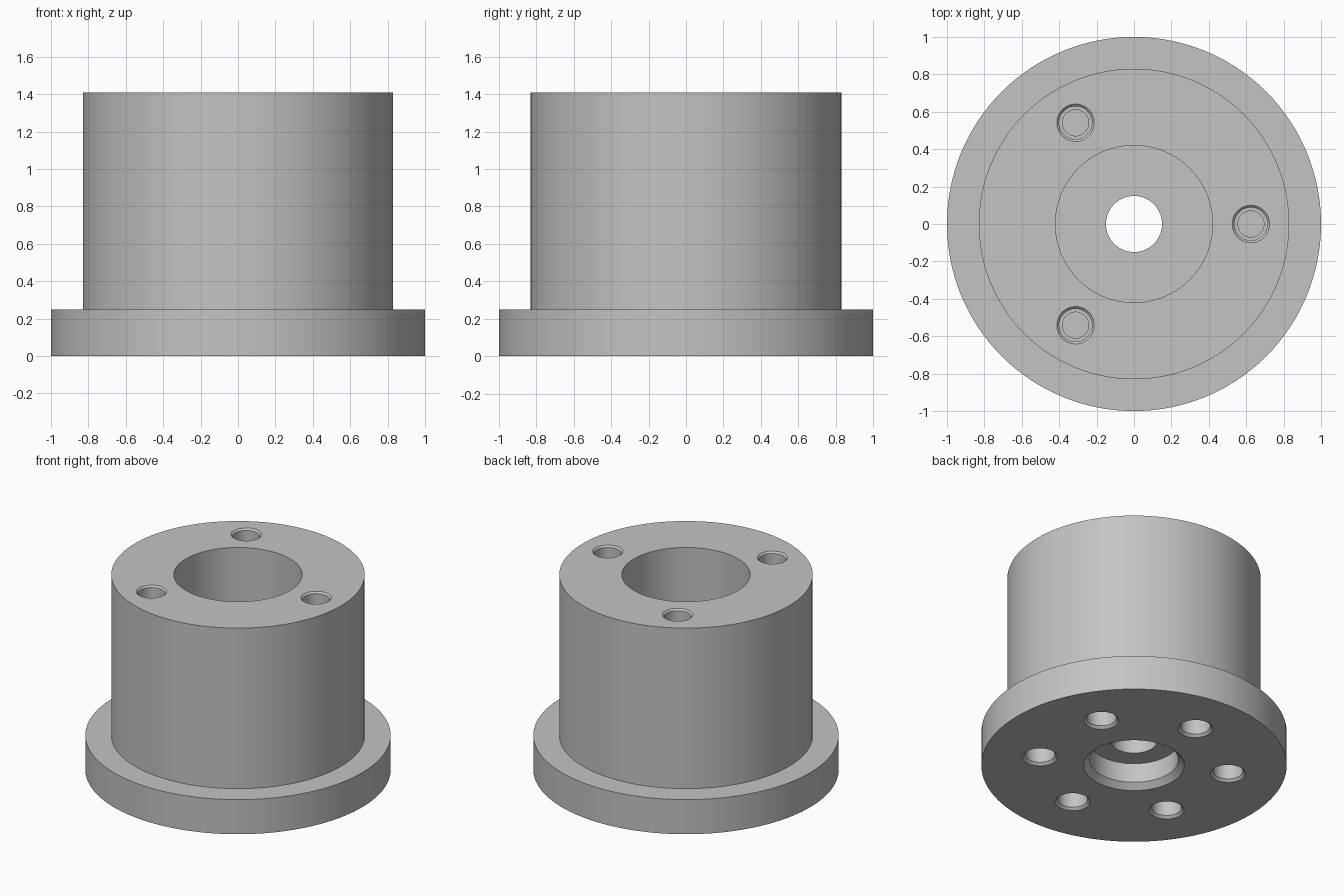
import bpy, bmesh
from math import pi, cos, sin, radians
from mathutils import Matrix

if "Cube" in bpy.data.objects:
    bpy.data.objects.remove(bpy.data.objects["Cube"])

steel = bpy.data.materials.new("steel grey")
steel.use_nodes = True
grey = (0.55, 0.55, 0.55, 1)
steel.diffuse_color = grey
steel.node_tree.nodes["Principled BSDF"].inputs["Base Color"].default_value = grey


def lathe(bm, profile, steps, centre=(0, 0), closed=False):
    """Spin a radius/height profile about a vertical axis."""
    part = bmesh.new()
    verts = [part.verts.new((r, 0, z)) for r, z in profile]
    for a, b in zip(verts, verts[1:] + (verts[:1] if closed else [])):
        if a is not b:
            part.edges.new((a, b))
    bmesh.ops.spin(part, geom=part.verts[:] + part.edges[:], cent=(0, 0, 0),
                   axis=(0, 0, 1), angle=2 * pi, steps=steps)
    bmesh.ops.remove_doubles(part, verts=part.verts[:], dist=1e-5)
    bmesh.ops.recalc_face_normals(part, faces=part.faces[:])
    bmesh.ops.translate(part, verts=part.verts[:], vec=(*centre, 0))
    mesh = bpy.data.meshes.new("lathe_part")
    part.to_mesh(mesh)
    part.free()
    bm.from_mesh(mesh)
    bpy.data.meshes.remove(mesh)


def make_object(name, bm):
    mesh = bpy.data.meshes.new(name)
    bm.to_mesh(mesh)
    bm.free()
    mesh.materials.append(steel)
    obj = bpy.data.objects.new(name, mesh)
    bpy.context.collection.objects.link(obj)
    return obj


HEIGHT, FLANGE_TOP, RING = 1.41, 0.25, 0.625

# flanged body with top bore, centre hole and chamfered lower recess
body_bm = bmesh.new()
lathe(body_bm, [(0.33, 0), (1, 0), (1, FLANGE_TOP), (0.83, FLANGE_TOP),
                (0.83, HEIGHT), (0.42, HEIGHT), (0.42, 0.33), (0.15, 0.33),
                (0.15, 0.18), (0.29, 0.18), (0.29, 0.04)], 128, closed=True)
body = make_object("flanged_body", body_bm)

# hole cutters: blind, stepped and chamfered
holes = bmesh.new()


def hole_ring(first, count, surface, inward, mouth, bore, core, depth):
    chamfer = mouth - bore
    profile = [(0, -0.01), (mouth + 0.01, -0.01), (bore, chamfer),
               (bore, depth), (core, depth), (core, depth + 0.1), (0, depth + 0.1)]
    for i in range(count):
        a = radians(first + 360 * i / count)
        lathe(holes, [(r, surface + inward * d) for r, d in profile], 40,
              (RING * cos(a), RING * sin(a)))


hole_ring(0, 3, HEIGHT, -1, 0.10, 0.088, 0.07, 0.35)
hole_ring(30, 6, 0, 1, 0.115, 0.098, 0.08, 0.35)
cutter = make_object("hole_cutter", holes)
cutter.hide_render = True

# cut the holes and finish the shading
cut = body.modifiers.new("holes", "BOOLEAN")
cut.operation = "DIFFERENCE"
cut.solver = "EXACT"
cut.object = cutter
bpy.ops.object.select_all(action="DESELECT")
body.select_set(True)
bpy.context.view_layer.objects.active = body
bpy.ops.object.modifier_apply(modifier=cut.name)
bpy.data.objects.remove(cutter)
bpy.ops.object.shade_smooth_by_angle(angle=radians(30))
